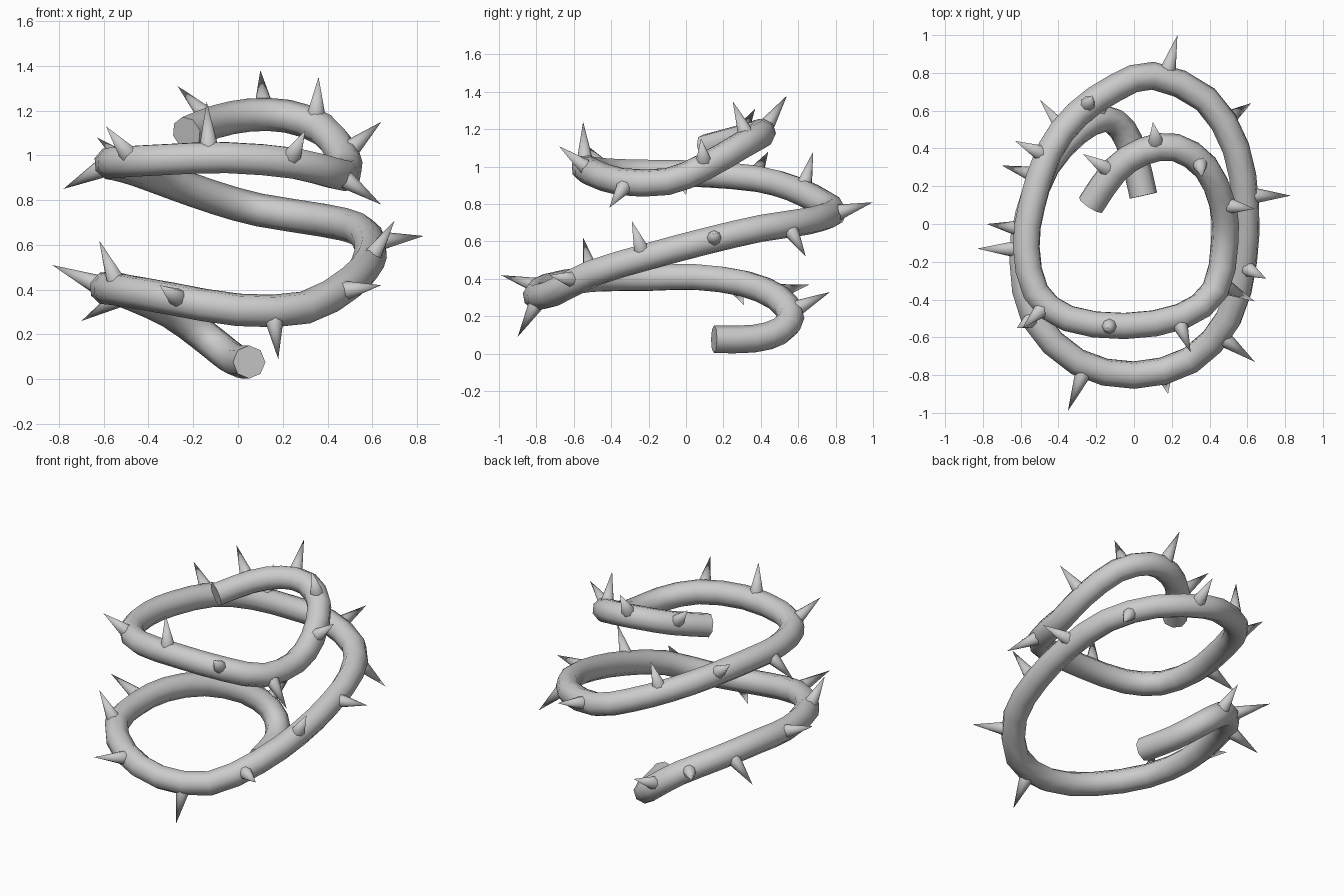
import bpy, bmesh
from mathutils import Vector

if "Cube" in bpy.data.objects:
    bpy.data.objects.remove(bpy.data.objects["Cube"])

# Centre line of the coiled stem, from the low end to the high end
PATH = [Vector(p) for p in (
    (.05, .15, .077), (0, .36, .08), (-.06, .5, .12), (-.16, .56, .2),
    (-.3, .49, .3), (-.46, .31, .375), (-.56, .05, .41), (-.59, -.2, .405),
    (-.53, -.5, .4), (-.3, -.73, .36), (0, -.8, .31), (.3, -.72, .32),
    (.5, -.5, .43), (.58, -.2, .52), (.59, .1, .6), (.54, .4, .67),
    (.38, .66, .71), (.1, .785, .755), (-.1, .72, .81), (-.3, .58, .88),
    (-.45, .38, .935), (-.54, .1, .96), (-.57, -.12, .965), (-.52, -.36, .97),
    (-.35, -.5, .98), (-.05, -.54, .99), (.25, -.49, .965), (.43, -.35, .92),
    (.48, -.1, .92), (.47, .1, 1.0), (.38, .3, 1.115), (.22, .405, 1.175),
    (.05, .385, 1.18), (-.1, .285, 1.15), (-.23, .1, 1.1))]

# Thorn tips
TIPS = [(.23, 1.0, .81), (.62, .64, .52), (.83, .15, .64), (.64, .08, 1.15),
        (.70, -.29, .71), (.64, -.41, .78), (.64, -.73, .42), (.3, -.68, 1.11),
        (.18, -.9, .09), (-.35, -.99, .42), (-.14, -.55, 1.24), (-.62, -.55, .62),
        (-.59, -.55, 1.13), (-.83, -.13, .51), (-.78, 0, .85), (-.7, .31, .26),
        (-.63, .44, 1.08), (-.5, .66, .37), (-.16, .77, .33), (-.22, .68, 1.08),
        (-.27, .37, 1.31), (.1, .54, 1.38), (.36, .25, 1.35)]


def spline(pts, n):
    """Catmull-Rom samples, n per span."""
    ext = [2 * pts[0] - pts[1]] + pts + [2 * pts[-1] - pts[-2]]
    out = []
    for a, b, c, d in zip(ext, ext[1:], ext[2:], ext[3:]):
        for k in range(n):
            t = k / n
            out.append(.5 * (2 * b + (c - a) * t + (2 * a - 5 * b + 4 * c - d) * t * t
                             + (3 * b - a - 3 * c + d) * t ** 3))
    return out + [pts[-1]]


def shade(obj, degrees):
    bpy.ops.object.select_all(action='DESELECT')
    obj.select_set(True)
    bpy.context.view_layer.objects.active = obj
    bpy.ops.object.shade_smooth_by_angle(angle=degrees * .0174533)


# Stem: octagonal tube swept along the path, capped ends
samples = spline(PATH, 2)
curve = bpy.data.curves.new("stem_path", 'CURVE')
curve.dimensions = '3D'
curve.bevel_depth = .074
curve.bevel_resolution = 2
curve.use_fill_caps = True
sp = curve.splines.new('POLY')
sp.points.add(len(samples) - 1)
for pt, co in zip(sp.points, samples):
    pt.co = (*co, 1)
stem = bpy.data.objects.new("stem", curve)
bpy.context.collection.objects.link(stem)
bpy.context.view_layer.objects.active = stem
stem.select_set(True)
bpy.ops.object.convert(target='MESH')
shade(bpy.context.view_layer.objects.active, 60)

# Thorns: cones standing on the nearest point of the stem
dense = spline(PATH, 12)
bm = bmesh.new()
for tip in map(Vector, TIPS):
    centre = min(dense, key=lambda p: (p - tip).length)
    axis = (tip - centre).normalized()
    base = centre + axis * .05
    height = (tip - base).length
    mat = axis.to_track_quat('Z', 'Y').to_matrix().to_4x4()
    mat.translation = (base + tip) / 2
    bmesh.ops.create_cone(bm, cap_ends=True, segments=8, radius1=.042, radius2=0,
                          depth=height, matrix=mat)
bmesh.ops.remove_doubles(bm, verts=bm.verts, dist=1e-5)
mesh = bpy.data.meshes.new("thorns")
bm.to_mesh(mesh)
bm.free()
thorns = bpy.data.objects.new("thorns", mesh)
bpy.context.collection.objects.link(thorns)
shade(thorns, 60)
